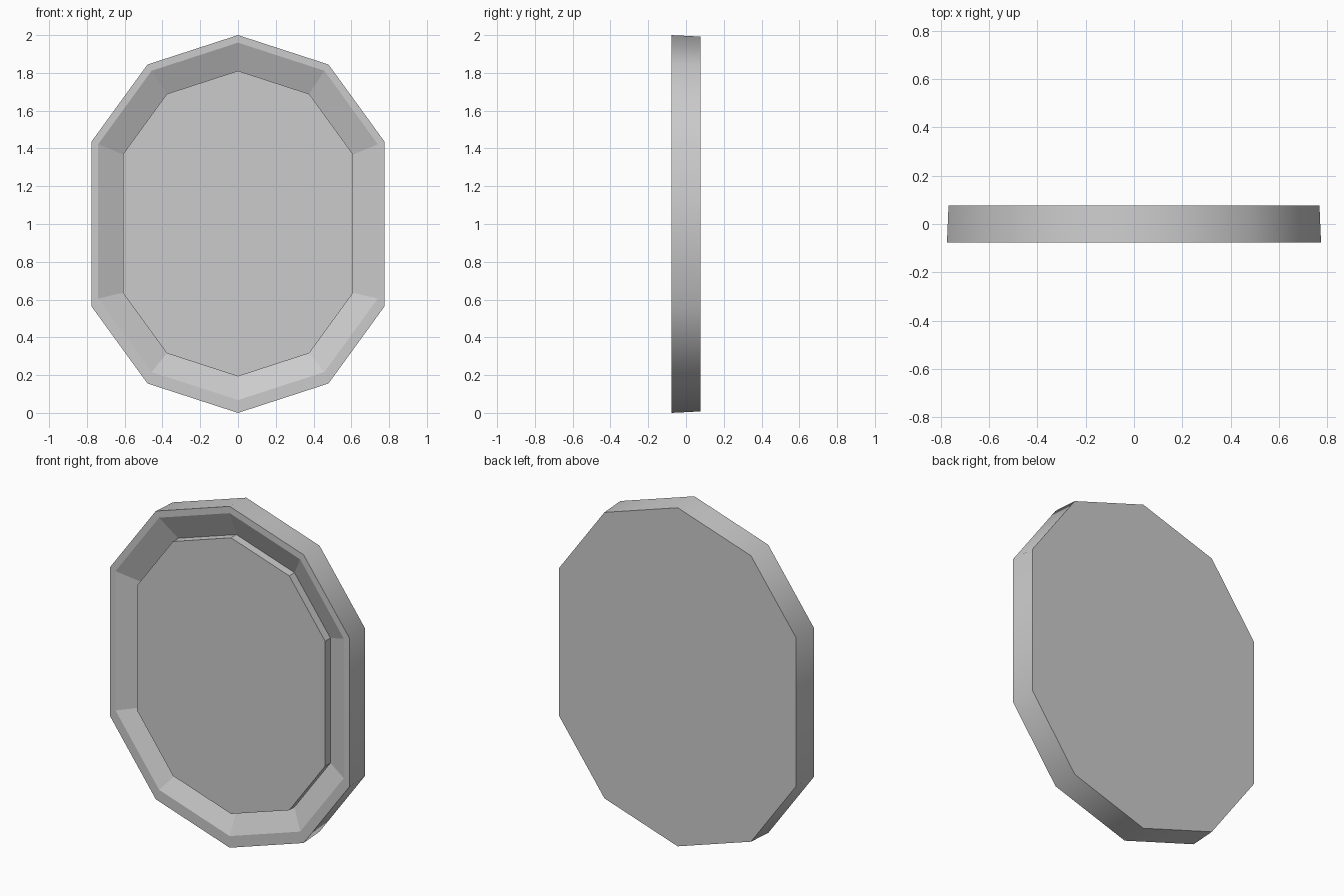
import bpy, bmesh
from math import sin, cos, pi

if "Cube" in bpy.data.objects:
    bpy.data.objects.remove(bpy.data.objects["Cube"])

SIDES = 10


def ring(bm, r, stretch, y, cz=1.0):
    """Decagon whose upper and lower halves are pulled apart by stretch."""
    verts = []
    for i in range(SIDES):
        a = 2 * pi * i / SIDES
        c = cos(a)
        z = cz + r * c + (stretch if c > 0 else -stretch)
        verts.append(bm.verts.new((r * sin(a), y, z)))
    return verts


def bridge(bm, a, b):
    faces = []
    for i in range(SIDES):
        j = (i + 1) % SIDES
        faces.append(bm.faces.new((a[i], a[j], b[j], b[i])))
    return faces


def finish(bm, name):
    bmesh.ops.recalc_face_normals(bm, faces=bm.faces[:])
    mesh = bpy.data.meshes.new(name)
    bm.to_mesh(mesh)
    bm.free()
    obj = bpy.data.objects.new(name, mesh)
    bpy.context.collection.objects.link(obj)
    return obj


# frame: closed cross-section swept round the decagon, smooth outer wall
bm = bmesh.new()
profile = [
    (0.808, 0.184, 0.077, 1.0),    # outer back
    (0.815, 0.185, -0.077, 1.0),   # outer front
    (0.778, 0.168, -0.077, 1.014), # rim to bevel
    (0.641, 0.168, -0.015, 1.002), # bevel foot at the glass
    (0.641, 0.168, 0.077, 1.002),  # inner back
]
rings = [ring(bm, *p) for p in profile]
for k in range(len(rings)):
    faces = bridge(bm, rings[k], rings[(k + 1) % len(rings)])
    if k == 0:
        for f in faces:
            f.smooth = True
        for f in faces:
            for e in f.edges:
                if abs(e.verts[0].co.y - e.verts[1].co.y) < 0.01:
                    e.smooth = False
finish(bm, "frame")

# glass: flat-faced decagonal slab standing slightly proud of the bevel foot
bm = bmesh.new()
front = ring(bm, 0.641, 0.168, -0.064, 1.002)
back = ring(bm, 0.641, 0.168, 0.077, 1.002)
bridge(bm, front, back)
bm.faces.new(front)
bm.faces.new(back)
finish(bm, "mirror_glass")
